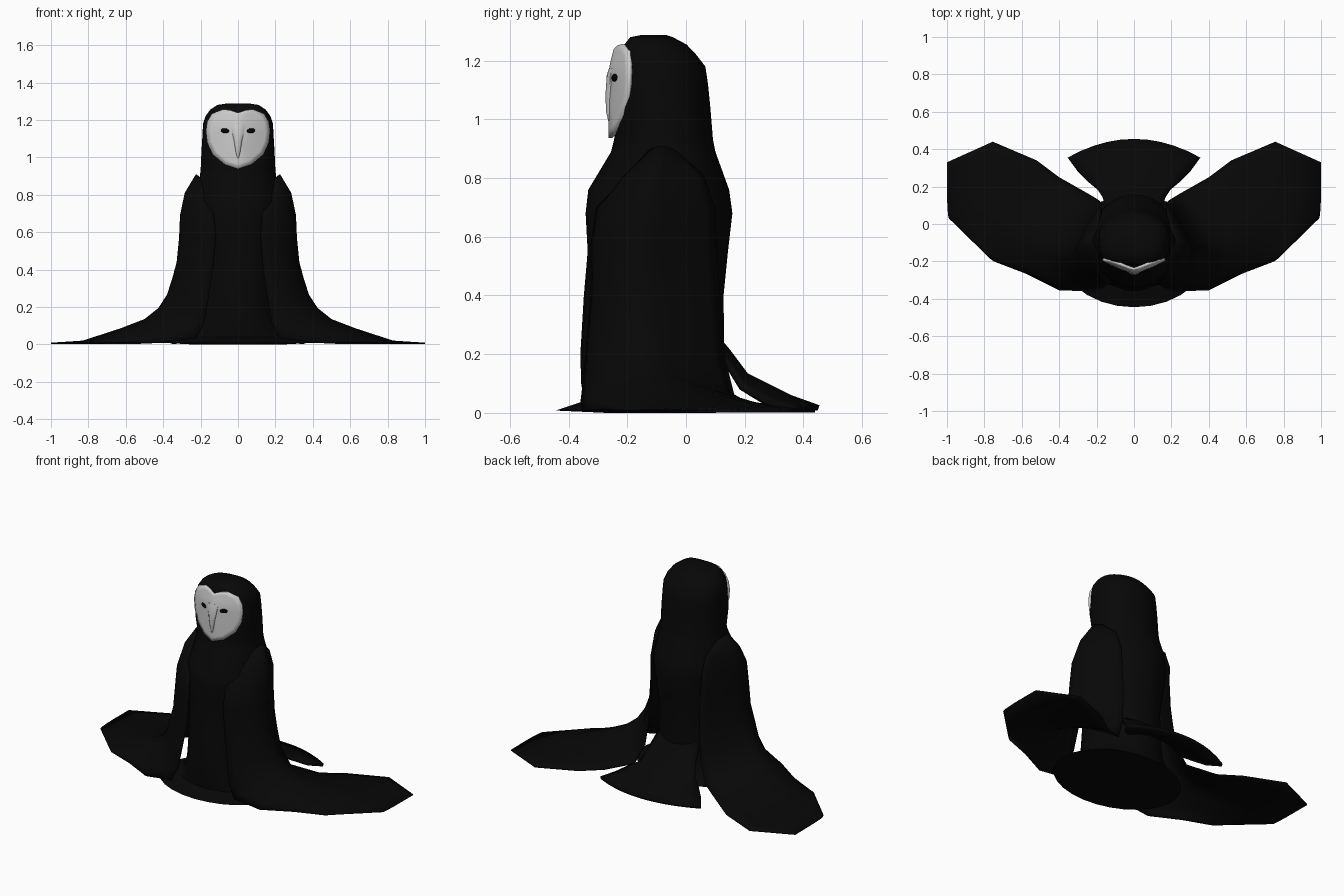
import bpy, bmesh, math
from mathutils import Vector

if "Cube" in bpy.data.objects:
    bpy.data.objects.remove(bpy.data.objects["Cube"], do_unlink=True)


def material(name, value):
    mat = bpy.data.materials.new(name)
    mat.use_nodes = True
    color = (value, value, value, 1)
    mat.diffuse_color = color
    mat.node_tree.nodes["Principled BSDF"].inputs["Base Color"].default_value = color
    return mat


black = material("soft black", 0.0022)
pale = material("pale grey", 0.6)
eye_black = material("eye black", 0.001)


def finish(name, bm, mat, angle=50):
    mesh = bpy.data.meshes.new(name)
    bm.to_mesh(mesh)
    bm.free()
    mesh.materials.append(mat)
    obj = bpy.data.objects.new(name, mesh)
    bpy.context.collection.objects.link(obj)
    bpy.ops.object.select_all(action="DESELECT")
    obj.select_set(True)
    bpy.context.view_layer.objects.active = obj
    bpy.ops.object.shade_smooth_by_angle(angle=math.radians(angle))
    return obj


def solidify(obj, thickness):
    mod = obj.modifiers.new("thickness", "SOLIDIFY")
    mod.thickness = thickness
    mod.offset = -1


def loft(name, rows, sides, mat, square_above=9):
    """Stack of ellipses (height, front y, back y, half width); fronts squarer up high."""
    bm = bmesh.new()
    rings = []
    for z, front, back, half in rows:
        ring = []
        for i in range(sides):
            a = math.tau * i / sides
            s, c = math.sin(a), math.cos(a)
            if c > 0 and z > square_above:
                s, c = math.copysign(abs(s) ** .62, s), c ** .62
            ring.append(bm.verts.new((half * s, (front + back) / 2 - (back - front) / 2 * c, z)))
        rings.append(ring)
    for low, high in zip(rings, rings[1:]):
        for i in range(sides):
            j = (i + 1) % sides
            bm.faces.new((low[i], low[j], high[j], high[i]))
    bm.faces.new(rings[0])
    bm.faces.new(rings[-1])
    bmesh.ops.recalc_face_normals(bm, faces=bm.faces)
    return finish(name, bm, mat)


def sheet(name, grid, thickness, mat):
    """Open surface through a grid of points, facing up, with thickness below."""
    bm = bmesh.new()
    rows = [[bm.verts.new(p) for p in row] for row in grid]
    for r, s in zip(rows, rows[1:]):
        for i in range(len(r) - 1):
            bm.faces.new((r[i], r[i + 1], s[i + 1], s[i]))
    bm.normal_update()
    if sum(f.normal.z * f.calc_area() for f in bm.faces) < 0:
        bmesh.ops.reverse_faces(bm, faces=bm.faces)
    solidify(finish(name, bm, mat), thickness)


# Body and head with the flared feather hem
loft("body", [
    (0, -.27, .1, .25), (.008, -.445, .15, .4), (.04, -.348, .13, .29),
    (.1, -.357, .13, .235), (.2, -.36, .13, .215), (.4, -.348, .128, .205),
    (.55, -.335, .143, .22), (.68, -.342, .158, .235), (.76, -.333, .147, .235),
    (.89, -.255, .1, .205), (.93, -.245, .092, .2), (1.04, -.23, .083, .195),
    (1.12, -.222, .075, .19), (1.18, -.22, .066, .187), (1.22, -.217, .035, .174),
    (1.255, -.21, .002, .148), (1.28, -.19, -.045, .11), (1.288, -.15, -.07, .06)],
    28, black, square_above=1)

# Wings: front edge, crest and rear edge from shoulder to tip
stations = [
    ((.2, -.13, .89), (.225, -.08, .91), (.2, -.03, .89)),
    ((.17, -.22, .8), (.285, -.11, .81), (.18, .06, .81)),
    ((.13, -.305, .7), (.31, -.13, .69), (.18, .1, .7)),
    ((.12, -.325, .58), (.315, -.14, .57), (.175, .105, .58)),
    ((.135, -.325, .4), (.328, -.14, .44), (.175, .115, .42)),
    ((.16, -.34, .24), (.352, -.14, .35), (.185, .125, .3)),
    ((.18, -.35, .12), (.38, -.13, .265), (.2, .135, .18)),
    ((.22, -.36, .035), (.425, -.12, .195), (.25, .165, .06)),
    ((.4, -.355, .01), (.5, -.1, .135), (.4, .25, .015)),
    ((.58, -.265, .01), (.63, -.03, .085), (.52, .34, .01)),
    ((.75, -.2, .009), (.83, .07, .02), (.755, .44, .009)),
    ((.99, .03, .008), (1, .18, .009), (1, .33, .008)),
]


def arch(edge, crest, a, bulge):
    """Point from edge to crest, from straight (bulge 0) to a quarter ellipse (1)."""
    edge, crest = Vector(edge), Vector(crest)
    p = edge.lerp(crest, math.sin(a))
    p.y = edge.y + (crest.y - edge.y) * (1 - math.cos(a))
    return edge.lerp(crest, a / (math.pi / 2)).lerp(p, bulge)


steps = 6
angles = [math.pi / 2 * i / steps for i in range(steps + 1)]
for name, sign in (("left_wing", 1), ("right_wing", -1)):
    grid = []
    for front, crest, rear in stations:
        row = [arch(front, crest, a, .85) for a in angles]
        row += [arch(rear, crest, a, .2) for a in reversed(angles[:-1])]
        grid.append([(sign * p.x, p.y, p.z) for p in row])
    sheet(name, grid, .007, black)

# Tail fan: half width, y and height along the middle, sweep and droop of the sides
tail = []
for half, y, z, sweep, droop in [
        (.15, .08, .3, 0, .05), (.17, .15, .215, 0, .05), (.2, .21, .135, .02, .04),
        (.25, .28, .1, .05, .03), (.3, .36, .06, .08, .02), (.355, .455, .026, .1, .006)]:
    spread = [i / 5 for i in range(-5, 6)]
    tail.append([(half * s, y - sweep * s * s, z - droop * s * s) for s in spread])
sheet("tail", tail, .018, black)


# Heart-shaped face, bent back toward its sides and top
def face_y(x, z):
    return -.264 + .067 * (abs(x) / .17) ** 1.3 + .25 * max(0, z - 1.17)


half_rim = [(.04, 1.252), (.08, 1.257), (.14, 1.233), (.165, 1.19), (.172, 1.14),
            (.165, 1.08), (.135, 1.015), (.07, .96)]
rim = [(0, 1.238)] + half_rim + [(0, .937)] + [(-x, z) for x, z in reversed(half_rim)]
middle = 1.12
bm = bmesh.new()
rings = []
for k in (1, .85, .6, .35):
    ring = []
    for x, z in rim:
        px, pz = x * k, middle + (z - middle) * k
        ring.append(bm.verts.new((px, face_y(px, pz), pz)))
    rings.append(ring)
center = bm.verts.new((0, face_y(0, middle), middle))
count = len(rim)
for i in range(count):
    j = (i + 1) % count
    for outer, inner in zip(rings, rings[1:]):
        bm.faces.new((outer[i], outer[j], inner[j], inner[i]))
    bm.faces.new((rings[-1][i], rings[-1][j], center))
bm.normal_update()
if sum(f.normal.y for f in bm.faces) > 0:
    bmesh.ops.reverse_faces(bm, faces=bm.faces)
solidify(finish("face_disc", bm, pale), .014)

# Long tapered beak ridge
loft("beak", [(.99, -.264, -.25, .003), (1.03, -.273, -.25, .013), (1.09, -.274, -.24, .023),
              (1.15, -.27, -.235, .036), (1.175, -.262, -.235, .04)], 10, pale)

# Almond eyes, tilted down toward the beak
for name, sign in (("left_eye", 1), ("right_eye", -1)):
    bpy.ops.mesh.primitive_uv_sphere_add(
        segments=14, ring_count=8, radius=1, scale=(.024, .007, .013),
        location=(sign * .07, face_y(.07, 1.142), 1.142),
        rotation=(0, -sign * .1, sign * .38))
    eye = bpy.context.object
    eye.name = name
    eye.data.materials.append(eye_black)
    bpy.ops.object.shade_smooth()
